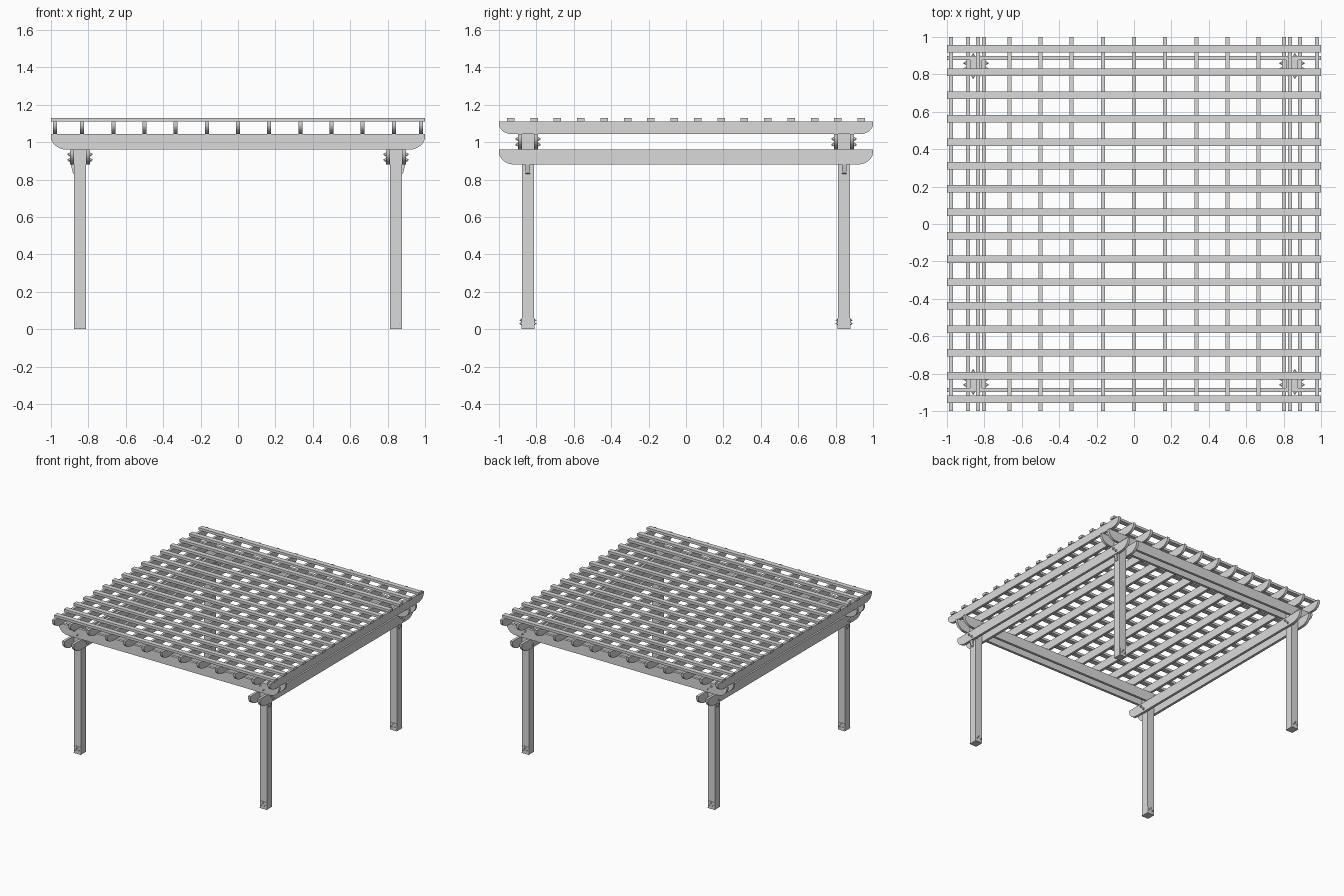
import bpy, bmesh, math
from mathutils import Matrix, Vector

if "Cube" in bpy.data.objects:
    bpy.data.objects.remove(bpy.data.objects["Cube"], do_unlink=True)

grey = bpy.data.materials.new("timber_grey")
grey.use_nodes = True
GREY = (0.7, 0.7, 0.7, 1)
grey.diffuse_color = GREY
grey.node_tree.nodes["Principled BSDF"].inputs["Base Color"].default_value = GREY

POST = 0.845      # post centre distance from the middle
HALF = 0.032      # half post width
THICK = 0.021     # plank thickness


def finish(name, bm, smooth=False):
    bmesh.ops.recalc_face_normals(bm, faces=bm.faces)
    mesh = bpy.data.meshes.new(name)
    bm.to_mesh(mesh)
    bm.free()
    mesh.materials.append(grey)
    ob = bpy.data.objects.new(name, mesh)
    bpy.context.collection.objects.link(ob)
    if smooth:
        bpy.ops.object.select_all(action='DESELECT')
        ob.select_set(True)
        bpy.context.view_layer.objects.active = ob
        bpy.ops.object.shade_smooth_by_angle(angle=math.radians(30))
    return ob


def add_box(bm, centre, size):
    m = Matrix.Translation(centre) @ Matrix.Diagonal((*size, 1))
    bmesh.ops.create_cube(bm, size=1, matrix=m)


def box(name, centre, size):
    bm = bmesh.new()
    add_box(bm, centre, size)
    return finish(name, bm)


def plank(name, axis, offset, z0, z1, run, thick=THICK):
    """Plank along x or y with both lower ends rounded."""
    lip = 0.012
    rise = z1 - z0 - lip
    steps = 10
    end = [(1 - run + run * math.cos(a), z0 + rise - rise * math.sin(a))
           for a in (i * math.pi / 2 / steps for i in range(steps + 1))]
    outline = [(1, z1)] + end + [(-u, z) for u, z in reversed(end)] + [(-1, z1)]
    bm = bmesh.new()
    side = offset - thick / 2
    if axis == 'x':
        verts = [bm.verts.new((u, side, z)) for u, z in outline]
        push = Vector((0, thick, 0))
    else:
        verts = [bm.verts.new((side, u, z)) for u, z in outline]
        push = Vector((thick, 0, 0))
    face = bm.faces.new(verts)
    out = bmesh.ops.extrude_face_region(bm, geom=[face])
    bmesh.ops.translate(bm, vec=push,
                        verts=[g for g in out["geom"] if isinstance(g, bmesh.types.BMVert)])
    return finish(name, bm, True)


def add_bolt(bm, point, normal, r=0.008):
    """Washer, hexagonal nut and stub sticking out along a normal."""
    n = Vector(normal)
    turn = n.to_track_quat('Z', 'Y').to_matrix().to_4x4()
    for sides, radius, depth in ((12, r * 1.3, 0.003), (6, r, 0.008), (8, r * 0.5, 0.013)):
        m = Matrix.Translation(Vector(point) + n * depth / 2) @ turn
        bmesh.ops.create_cone(bm, cap_ends=True, segments=sides, radius1=radius,
                              radius2=radius, depth=depth, matrix=m)


# Doubled beams clamping the posts: lower pair runs in y, upper pair in x
for side, s in (("left", 1), ("right", -1)):
    for part, d in (("outer", 1), ("inner", -1)):
        off = s * (POST + d * (HALF + THICK / 2))
        plank(f"{side}_{part}_lower_beam", 'y', off, 0.88, 0.96, 0.085)
for side, s in (("back", 1), ("front", -1)):
    for part, d in (("outer", 1), ("inner", -1)):
        off = s * (POST + d * (HALF + THICK / 2))
        plank(f"{side}_{part}_upper_beam", 'x', off, 0.96, 1.043, 0.085)

# Rafters, the end ones pulled in flush with the slat ends
for i in range(-6, 7):
    x = math.copysign(0.979, i) if abs(i) == 6 else i / 6
    plank(f"rafter_{i + 7}", 'y', x, 1.043, 1.11, 0.07)

# Slats across the top
for i in range(16):
    box(f"slat_{i + 1}", (0, -0.9375 + i * 0.125, 1.12), (2, 0.04, 0.02))

# Posts with foot brackets, clamping bolts and corner braces
for xs, xn in ((1, "left"), (-1, "right")):
    for ys, yn in ((1, "back"), (-1, "front")):
        px, py = xs * POST, ys * POST
        name = f"{yn}_{xn}"
        box(f"{name}_post", (px, py, 0.5225), (2 * HALF, 2 * HALF, 1.041))

        bm = bmesh.new()
        add_box(bm, (px, py, 0.002), (2 * HALF, 2 * HALF + 0.006, 0.004))
        for d in (1, -1):
            face = py + d * (HALF + 0.0015)
            add_box(bm, (px, face, 0.03), (0.056, 0.003, 0.06))
            for bx, bz in ((-0.015, 0.03), (0.015, 0.03), (0, 0.048)):
                add_bolt(bm, (px + bx, face, bz), (0, d, 0), 0.005)
        finish(f"{name}_foot_bracket", bm)

        bm = bmesh.new()
        reach = HALF + THICK
        for d in (1, -1):
            for t, z in ((-0.015, 0.935), (0.015, 0.905)):
                add_bolt(bm, (px + d * reach, py + t, z), (d, 0, 0))
                add_bolt(bm, (px + t, py + d * reach, z + 0.082), (0, d, 0))
        finish(f"{name}_beam_bolts", bm)

        # Small tapered support under the outer lower beam
        bm = bmesh.new()
        x0, x1 = px + xs * HALF, px + xs * (HALF + 0.017)
        tri = [bm.verts.new((x, py - 0.012, z))
               for x, z in ((x0, 0.88), (x1, 0.88), (x0 + xs * 0.006, 0.835), (x0, 0.83))]
        out = bmesh.ops.extrude_face_region(bm, geom=[bm.faces.new(tri)])
        bmesh.ops.translate(bm, vec=(0, 0.024, 0),
                            verts=[g for g in out["geom"] if isinstance(g, bmesh.types.BMVert)])
        finish(f"{name}_beam_support", bm)
